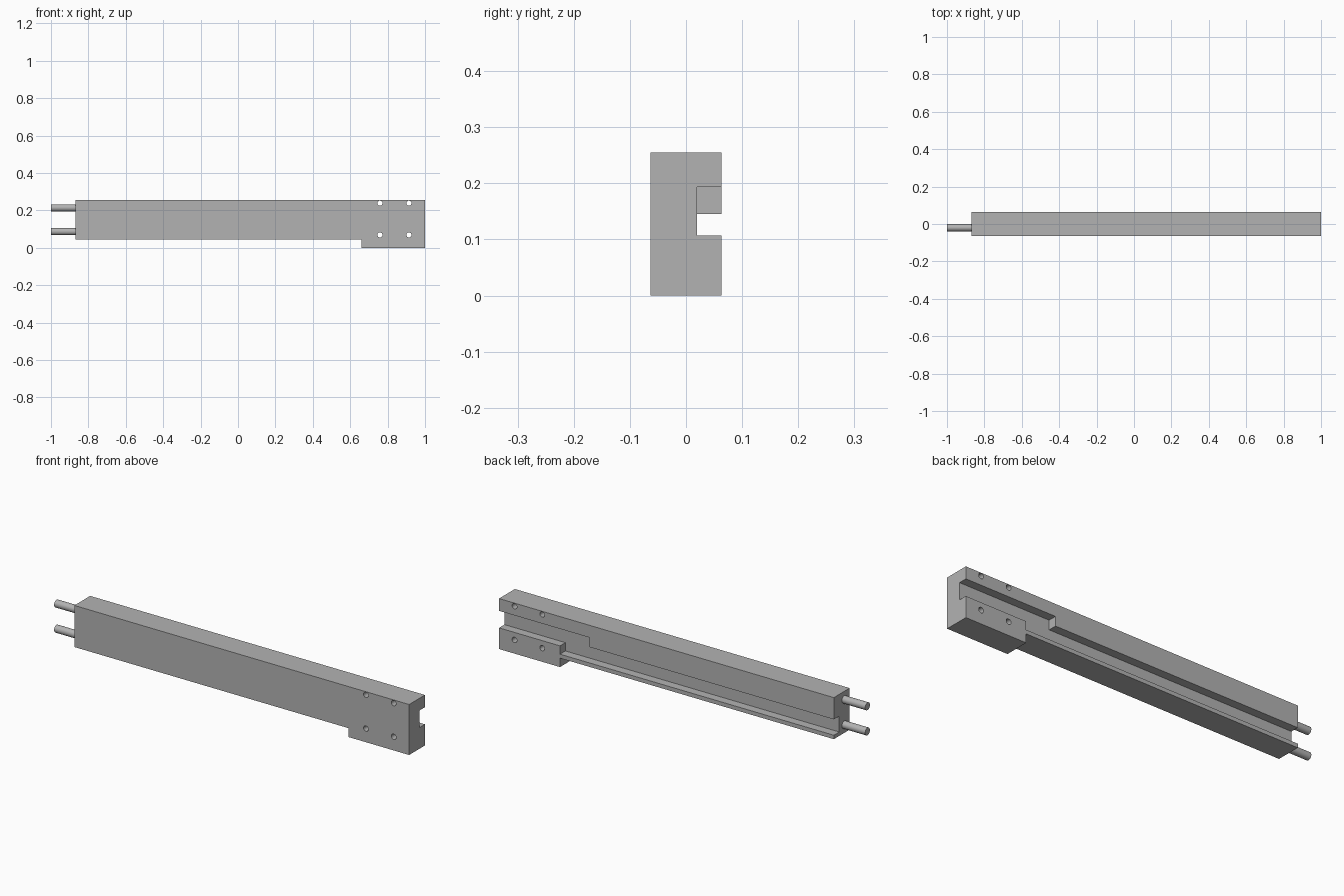
import bpy, bmesh, math
from mathutils import Matrix, Vector

cube = bpy.data.objects.get("Cube")
if cube:
    bpy.data.objects.remove(cube, do_unlink=True)

grey = bpy.data.materials.new("plain grey")
grey.use_nodes = True
grey.diffuse_color = (0.45, 0.45, 0.45, 1)
grey.node_tree.nodes["Principled BSDF"].inputs["Base Color"].default_value = grey.diffuse_color


def finish(name, bm):
    bmesh.ops.recalc_face_normals(bm, faces=bm.faces)
    mesh = bpy.data.meshes.new(name)
    bm.to_mesh(mesh)
    bm.free()
    mesh.materials.append(grey)
    obj = bpy.data.objects.new(name, mesh)
    bpy.context.collection.objects.link(obj)
    return obj


def prism(name, outline, y0, y1):
    """Extrude an outline in x and z from y0 to y1."""
    bm = bmesh.new()
    face = bm.faces.new([bm.verts.new((x, y0, z)) for x, z in outline])
    out = bmesh.ops.extrude_face_region(bm, geom=[face])
    verts = [v for v in out["geom"] if isinstance(v, bmesh.types.BMVert)]
    bmesh.ops.translate(bm, verts=verts, vec=(0, y1 - y0, 0))
    return finish(name, bm)


def rod(name, start, end, radius):
    """Round rod between two points."""
    a, b = Vector(start), Vector(end)
    bm = bmesh.new()
    turn = (b - a).to_track_quat('Z', 'Y').to_matrix().to_4x4()
    bmesh.ops.create_cone(bm, cap_ends=True, segments=32, radius1=radius, radius2=radius,
                          depth=(b - a).length,
                          matrix=Matrix.Translation((a + b) / 2) @ turn)
    return finish(name, bm)


def cut(target, cutter):
    mod = target.modifiers.new("cut", 'BOOLEAN')
    mod.operation = 'DIFFERENCE'
    mod.solver = 'EXACT'
    mod.object = cutter
    cutter.hide_render = True
    bpy.context.view_layer.objects.active = target
    bpy.ops.object.modifier_apply(modifier=mod.name)
    bpy.data.objects.remove(cutter, do_unlink=True)


def smooth(obj):
    bpy.ops.object.select_all(action='DESELECT')
    obj.select_set(True)
    bpy.context.view_layer.objects.active = obj
    bpy.ops.object.shade_smooth_by_angle(angle=math.radians(30))


# Bar with a deeper mounting foot at one end
END, FOOT, STEP, TOP, BASE, HALF = -0.87, 0.66, 0.495, 0.255, 0.045, 0.063
bar = prism("bar", [(END, BASE), (FOOT, BASE), (FOOT, 0), (1, 0), (1, TOP), (END, TOP)],
            -HALF, HALF)

# Stepped channel along the back
cut(bar, prism("channel_cutter",
               [(-1.1, 0.065), (FOOT, 0.065), (FOOT, 0.107), (1.1, 0.107),
                (1.1, 0.193), (STEP, 0.193), (STEP, 0.145), (-1.1, 0.145)],
               0.02, 0.1))

# Four bolt holes through the foot
for x in (0.759, 0.914):
    for z in (0.069, 0.239):
        cut(bar, rod("hole_cutter", (x, -0.1, z), (x, 0.1, z), 0.0135))
smooth(bar)

# Two pins at the narrow end
for name, z in (("lower_pin", 0.087), ("upper_pin", 0.214)):
    smooth(rod(name, (-1, -0.02, z), (END + 0.02, -0.02, z), 0.019))
